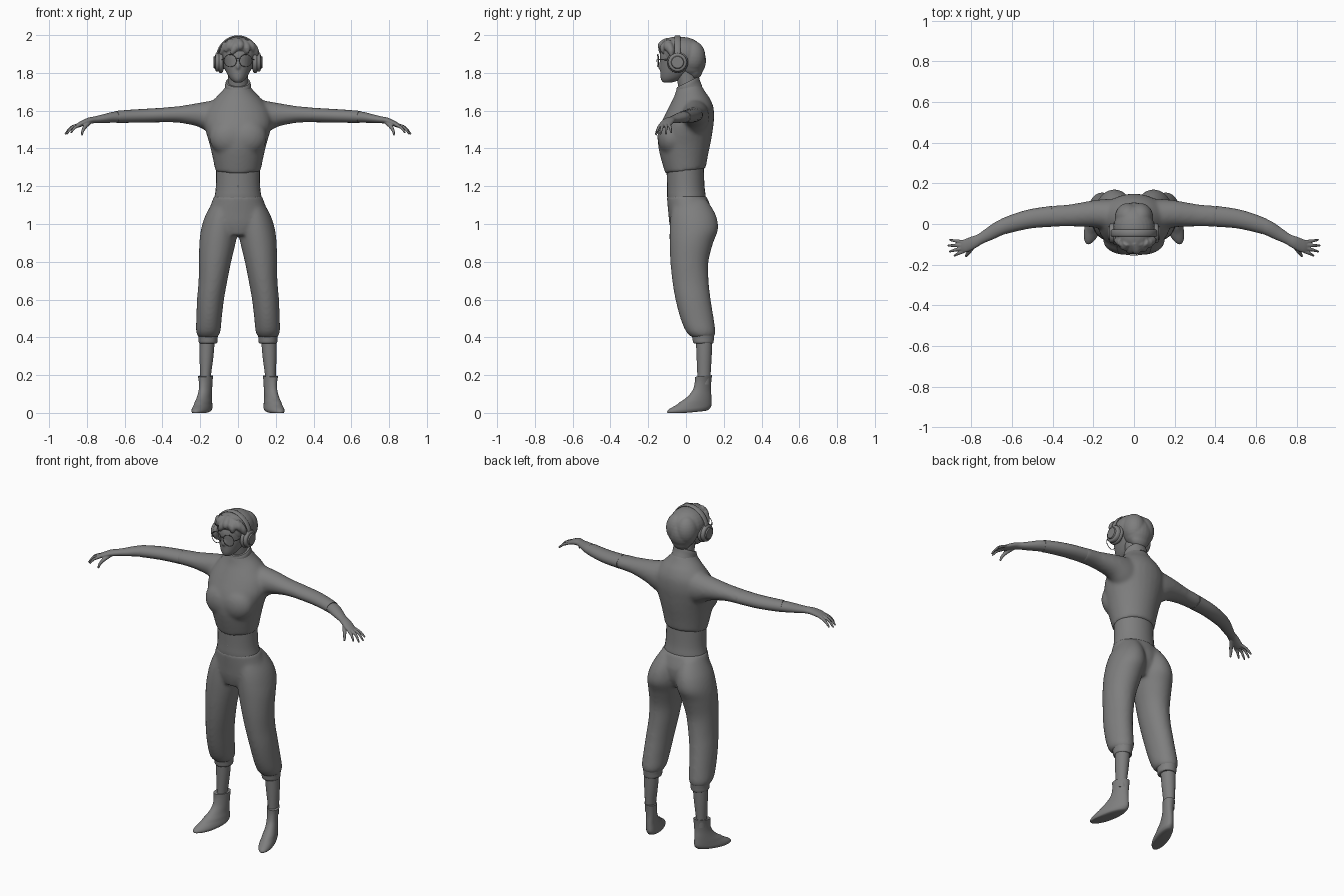
import bpy, bmesh
from math import sin, cos, pi, radians
from mathutils import Vector, Matrix

grey = bpy.data.materials.new("dark_grey")
grey.diffuse_color = (.21, .21, .21, 1)


def spline(rows, n=4):
    """Smoothly interpolate rows of numbers (Catmull-Rom)."""
    out = []
    for i in range(len(rows) - 1):
        p0, p1, p2 = rows[max(i - 1, 0)], rows[i], rows[i + 1]
        p3 = rows[min(i + 2, len(rows) - 1)]
        for k in range(n):
            t = k / n
            out.append([0.5 * (2 * b + (c - a) * t + (2 * a - 5 * b + 4 * c - d) * t * t
                               + (3 * b - a - 3 * c + d) * t ** 3)
                        for a, b, c, d in zip(p0, p1, p2, p3)])
    return out + [list(rows[-1])]


def loft(bm, rings, mirror):
    for s in (1, -1) if mirror else (1,):
        vs = [[bm.verts.new((s * p[0], p[1], p[2])) for p in r] for r in rings]
        n = len(vs[0])
        for a, b in zip(vs, vs[1:]):
            for i in range(n):
                bm.faces.new((a[i], a[(i + 1) % n], b[(i + 1) % n], b[i]))
        bm.faces.new(vs[0])
        bm.faces.new(vs[-1])


def stack(bm, rows, mirror=False, tilt=0, yaw=0, seg=28):
    """Horizontal ellipses: z, x0, x1, y0, y1."""
    rings = []
    for z, x0, x1, y0, y1 in spline(rows):
        ring = []
        for i in range(seg):
            a = 2 * pi * i / seg
            y = (y0 + y1) / 2 + (y1 - y0) / 2 * sin(a)
            x = (x0 + x1) / 2 + (x1 - x0) / 2 * cos(a) + yaw * (0.1 - y)
            ring.append((x, y, z + tilt * y))
        rings.append(ring)
    loft(bm, rings, mirror)


def tube(bm, rows, mirror=False, ref=(0, 1, 0), seg=20, n=4):
    """Ellipses along a path: x, y, z, radius along ref, other radius."""
    rows = spline(rows, n)
    pts = [Vector(r[:3]) for r in rows]
    rings = []
    for i, r in enumerate(rows):
        t = (pts[min(i + 1, len(pts) - 1)] - pts[max(i - 1, 0)]).normalized()
        u = Vector(ref)
        u = (u - t * u.dot(t)).normalized()
        v = t.cross(u)
        rings.append([pts[i] + u * r[3] * cos(2 * pi * k / seg) + v * r[4] * sin(2 * pi * k / seg)
                      for k in range(seg)])
    loft(bm, rings, mirror)


def ball(bm, c, r, mirror=False):
    for s in (1, -1) if mirror else (1,):
        bmesh.ops.create_uvsphere(bm, u_segments=24, v_segments=14, radius=1,
                                  matrix=Matrix.Translation((s * c[0], c[1], c[2])) @ Matrix.Diagonal((*r, 1)))


def finish(bm, name, voxel=0, smooth=5):
    bmesh.ops.recalc_face_normals(bm, faces=bm.faces)
    me = bpy.data.meshes.new(name)
    bm.to_mesh(me)
    bm.free()
    me.materials.append(grey)
    for p in me.polygons:
        p.use_smooth = True
    me.set_sharp_from_angle(angle=radians(45))
    ob = bpy.data.objects.new(name, me)
    bpy.context.collection.objects.link(ob)
    if voxel:
        m = ob.modifiers.new("fuse", 'REMESH')
        m.mode, m.voxel_size, m.use_smooth_shade = 'VOXEL', voxel, True
        m = ob.modifiers.new("soften", 'SMOOTH')
        m.factor, m.iterations = 0.5, smooth


def sym(*rows):
    return [(z, -h, h, y0, y1) for z, h, y0, y1 in rows]


# sweater: torso, bust and upper sleeves
bm = bmesh.new()
stack(bm, sym((1.28, .12, -.11, .104), (1.35, .134, -.13, .117), (1.42, .15, -.146, .132),
              (1.48, .168, -.149, .142), (1.54, .18, -.136, .149), (1.60, .167, -.107, .146),
              (1.65, .132, -.08, .127), (1.68, .105, -.064, .107), (1.71, .077, -.054, .09),
              (1.735, .062, -.047, .077)), tilt=.12)
ball(bm, (.045, -.078, 1.46), (.108, .074, .1), True)
tube(bm, [(.07, .045, 1.56, .075, .097), (.13, .047, 1.568, .077, .092), (.2, .05, 1.578, .067, .066),
          (.3, .043, 1.58, .056, .046), (.36, .04, 1.579, .053, .041), (.412, .037, 1.577, .052, .039)], True)
finish(bm, "sweater", .009, 12)

# lower sleeves
bm = bmesh.new()
tube(bm, [(.4, .038, 1.577, .051, .038), (.5, .027, 1.573, .047, .036), (.58, .008, 1.57, .043, .034),
          (.642, -.012, 1.567, .039, .032)], True)
finish(bm, "lower_sleeves")

# turtleneck collar, tilted down at the front
bm = bmesh.new()
stack(bm, sym((1.69, .072, -.055, .085), (1.715, .069, -.052, .076), (1.735, .068, -.051, .071),
              (1.748, .064, -.048, .068)), tilt=.5)
finish(bm, "collar")
bm = bmesh.new()
stack(bm, sym((1.68, .055, -.03, .07), (1.75, .052, -.045, .06), (1.84, .054, -.06, .055)))
finish(bm, "neck")

# forearms and hands
bm = bmesh.new()
tube(bm, [(.61, .0, 1.567, .038, .03), (.66, -.02, 1.565, .037, .029), (.71, -.048, 1.558, .032, .023),
          (.755, -.073, 1.552, .026, .018), (.79, -.09, 1.546, .03, .017), (.83, -.108, 1.53, .032, .014),
          (.85, -.115, 1.52, .026, .011)], True)
for base, tip in (((.838, -.088), (.908, -.078, 1.483)), ((.846, -.104), (.916, -.106, 1.474)),
                  ((.845, -.12), (.908, -.136, 1.474)), ((.836, -.134), (.885, -.157, 1.482))):
    mid = ((base[0] + tip[0]) / 2 + .004, (base[1] + tip[1]) / 2, 1.51)
    tube(bm, [(*base, 1.525, .009, .009), (*mid, .008, .008), (*tip, .005, .005)], True, seg=10)
tube(bm, [(.785, -.1, 1.54, .013, .012), (.808, -.132, 1.517, .011, .011), (.822, -.152, 1.492, .008, .009),
          (.826, -.16, 1.47, .005, .005)], True, ref=(1, 0, 0), seg=10)
finish(bm, "arms_and_hands", .0035, 2)

# bare midriff with a small navel
bm = bmesh.new()
stack(bm, sym((1.08, .135, -.085, .1), (1.14, .125, -.099, .105), (1.2, .117, -.1, .098),
              (1.32, .116, -.104, .094)))
finish(bm, "midriff")
bm = bmesh.new()
ball(bm, (0, -.099, 1.195), (.004, .002, .006))
finish(bm, "navel")

# trousers: hips and two legs fused
bm = bmesh.new()
stack(bm, sym((.94, .09, -.073, .1), (1.0, .165, -.088, .13), (1.06, .16, -.094, .137),
              (1.1, .145, -.098, .128), (1.15, .127, -.102, .108)))
stack(bm, [(.4, .108, .208, .03, .148), (.43, .093, .222, .0, .156), (.5, .086, .221, -.03, .147),
           (.6, .074, .217, -.056, .131), (.7, .056, .209, -.073, .12), (.8, .036, .207, -.083, .119),
           (.9, .012, .205, -.087, .144), (.97, .001, .196, -.087, .17), (1.03, 0, .179, -.083, .164),
           (1.08, .004, .155, -.075, .142), (1.13, .015, .125, -.06, .108)], True)
finish(bm, "trousers", .009, 10)

# trouser cuffs
bm = bmesh.new()
stack(bm, [(.368, .114, .203, .042, .142), (.375, .109, .208, .037, .146), (.395, .108, .209, .034, .148),
           (.415, .105, .212, .03, .15)], True)
finish(bm, "trouser_cuffs")

# lower legs
bm = bmesh.new()
stack(bm, [(.15, .146, .2, .06, .128), (.2, .143, .2, .06, .13), (.3, .13, .204, .056, .136),
           (.4, .122, .204, .052, .14)], True)
finish(bm, "lower_legs")

# socks with toes turned outwards
bm = bmesh.new()
stack(bm, [(-.0, .14, .195, -.075, .1), (.004, .128, .206, -.091, .118), (.016, .122, .211, -.1, .13),
           (.03, .124, .21, -.087, .135), (.05, .129, .207, -.045, .135), (.075, .134, .203, .0, .134),
           (.11, .135, .2, .034, .132), (.15, .134, .202, .046, .134), (.182, .132, .208, .048, .138)],
      True, tilt=.1, yaw=.29)
for v in bm.verts:
    v.co.z = max(v.co.z, 0) + (.004 if v.co.z > .05 else 0)
finish(bm, "socks")

# head with nose and ears
bm = bmesh.new()
stack(bm, sym((1.748, .014, -.118, -.08), (1.756, .028, -.128, -.05), (1.775, .046, -.135, -.01),
              (1.81, .065, -.137, .035), (1.85, .078, -.138, .07), (1.9, .083, -.138, .085),
              (1.95, .07, -.115, .07), (1.98, .035, -.075, .03)))
ball(bm, (0, -.135, 1.835), (.011, .014, .018))
ball(bm, (.08, -.035, 1.85), (.012, .02, .03), True)
finish(bm, "head", .006, 3)

# hair: cap, back of head, nape and curly fringe
bm = bmesh.new()
ball(bm, (0, -.018, 1.9), (.1, .112, .09))
ball(bm, (0, -.055, 1.935), (.08, .082, .056))
ball(bm, (.03, .035, 1.885), (.064, .068, .085), True)
ball(bm, (0, .032, 1.865), (.084, .074, .09))
ball(bm, (0, .045, 1.825), (.062, .045, .062))
for x0, z0, x1, z1 in ((-.06, 1.96, -.095, 1.9), (-.035, 1.97, -.068, 1.915), (-.01, 1.965, -.035, 1.9),
                       (0, 1.97, .012, 1.925), (.03, 1.965, .05, 1.905), (.05, 1.965, .085, 1.91),
                       (.07, 1.95, .098, 1.885)):
    def front(x):
        return -.15 + 7 * x * x
    tube(bm, [(x0, -.09, z0, .02, .02), ((x0 + x1) / 2 + .006, front((x0 + x1) / 2) + .02, (z0 + z1) / 2, .02, .021),
              (x1, front(x1) + .008, z1, .006, .008)], seg=12)
finish(bm, "hair", .0055, 2)

# headphones: band, cushions and cups
bm = bmesh.new()
tube(bm, [(.112 * cos(a * pi / 12), -.045, 1.872 + .121 * sin(a * pi / 12), .017, .006) for a in range(13)],
     seg=12, n=2)
finish(bm, "headphone_band")
bm = bmesh.new()
tube(bm, [(.078, -.045, 1.856, .044, .044), (.084, -.045, 1.856, .055, .055), (.098, -.045, 1.856, .055, .055),
          (.103, -.045, 1.856, .046, .046)], True, seg=32)
finish(bm, "headphone_cushions")
bm = bmesh.new()
tube(bm, [(.1, -.045, 1.856, .05, .05), (.115, -.045, 1.856, .048, .048), (.12, -.045, 1.856, .042, .042),
          (.121, -.045, 1.856, .034, .034), (.128, -.045, 1.856, .031, .031), (.129, -.045, 1.856, .026, .026)],
     True, seg=32, n=2)
finish(bm, "headphone_cups")

# round glasses
for s in (1, -1):
    bpy.ops.mesh.primitive_torus_add(location=(s * .041, -.149, 1.865), rotation=(pi / 2, 0, s * .12),
                                     major_radius=.033, minor_radius=.002, major_segments=32, minor_segments=8)
    bpy.context.object.name = "glasses_rim"
    bpy.context.object.data.materials.append(grey)
    bpy.ops.object.shade_smooth()
bm = bmesh.new()
tube(bm, [(-.01, -.151, 1.872, .002, .002), (0, -.153, 1.876, .002, .002), (.01, -.151, 1.872, .002, .002)], seg=8)
tube(bm, [(.073, -.145, 1.87, .003, .002), (.083, -.12, 1.87, .003, .002), (.09, -.04, 1.868, .003, .002)],
     True, ref=(0, 0, 1), seg=8)
finish(bm, "glasses_frame")
